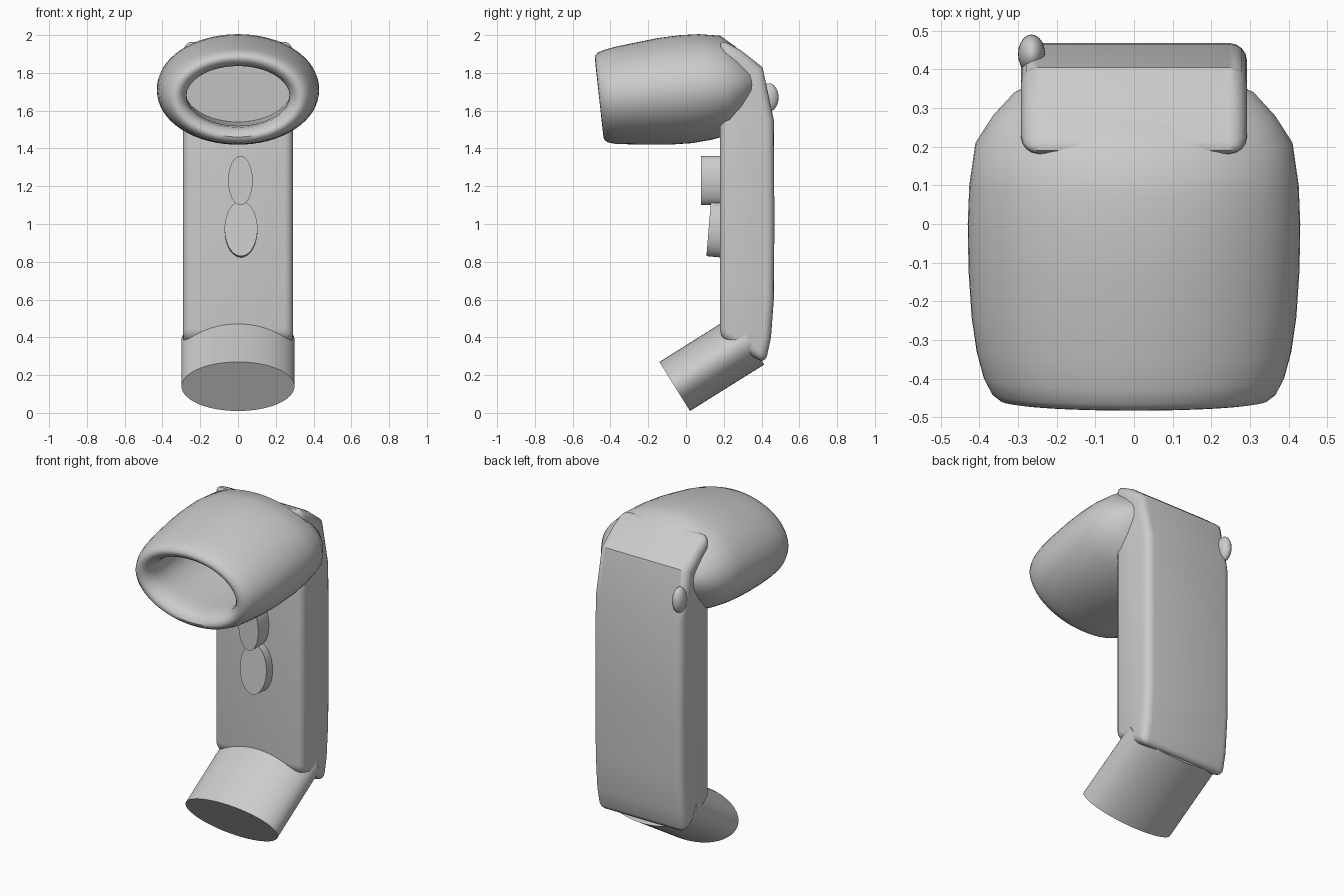
import bpy, bmesh, math
from mathutils import Vector

if "Cube" in bpy.data.objects:
    bpy.data.objects.remove(bpy.data.objects["Cube"])


def finish(name, bm, angle=40):
    bmesh.ops.recalc_face_normals(bm, faces=bm.faces)
    me = bpy.data.meshes.new(name)
    bm.to_mesh(me)
    bm.free()
    ob = bpy.data.objects.new(name, me)
    bpy.context.collection.objects.link(ob)
    bpy.ops.object.select_all(action='DESELECT')
    ob.select_set(True)
    bpy.context.view_layer.objects.active = ob
    bpy.ops.object.shade_smooth_by_angle(angle=math.radians(angle))
    return ob


def loft(name, rings, angle=40, n=64):
    """Skin ellipses: each ring is (centre, half width in x, second half-axis vector)."""
    bm = bmesh.new()
    loops = []
    for c, hw, v in rings:
        loops.append([bm.verts.new(Vector(c) + Vector((hw * math.cos(t), 0, 0)) + Vector(v) * math.sin(t))
                      for t in (2 * math.pi * i / n for i in range(n))])
    for a, b in zip(loops, loops[1:]):
        for i in range(n):
            j = (i + 1) % n
            bm.faces.new((a[i], a[j], b[j], b[i]))
    bm.faces.new(loops[0])
    bm.faces.new(loops[-1])
    return finish(name, bm, angle)


# Handle: side profile (y, z) extruded across x with rounded edges
profile = [(0.18, 0.40), (0.42, 0.26), (0.45, 0.40), (0.465, 0.60), (0.468, 1.0),
           (0.465, 1.55), (0.405, 1.83), (0.29, 1.92), (0.18, 1.98)]
bm = bmesh.new()
left = [bm.verts.new((-0.292, y, z)) for y, z in profile]
right = [bm.verts.new((0.292, y, z)) for y, z in profile]
bm.faces.new(left)
bm.faces.new(right)
for i in range(len(profile)):
    j = (i + 1) % len(profile)
    bm.faces.new((left[i], left[j], right[j], right[i]))
bmesh.ops.recalc_face_normals(bm, faces=bm.faces)
bmesh.ops.bevel(bm, geom=[e for e in bm.edges if e.calc_face_angle() > math.radians(50)],
                offset=0.045, segments=4, profile=0.5, affect='EDGES')
finish("handle", bm, 35)

# Earpiece: barrel-shaped cup; (depth, centre z, half width, half height)
cup = [(0.40, 1.75, 0.14, 0.05), (0.37, 1.75, 0.24, 0.09), (0.34, 1.75, 0.31, 0.13),
       (0.28, 1.742, 0.365, 0.20), (0.21, 1.735, 0.41, 0.262), (0.10, 1.725, 0.426, 0.28),
       (0.0, 1.714, 0.43, 0.286), (-0.12, 1.702, 0.428, 0.282), (-0.24, 1.69, 0.42, 0.27),
       (-0.33, 1.682, 0.407, 0.26), (-0.40, 1.674, 0.388, 0.25), (-0.44, 1.67, 0.367, 0.238),
       (-0.457, 1.668, 0.345, 0.222), (-0.46, 1.668, 0.327, 0.207), (-0.452, 1.668, 0.308, 0.192),
       (-0.43, 1.67, 0.288, 0.172), (-0.39, 1.674, 0.274, 0.162), (-0.33, 1.682, 0.272, 0.162),
       (-0.20, 1.69, 0.285, 0.172), (0.10, 1.715, 0.285, 0.175)]
loft("earpiece", [((0, d, z), hw, (0, -0.11 * hh, hh)) for d, z, hw, hh in cup])

# Small bump where the earpiece breaks through the back
bm = bmesh.new()
bmesh.ops.create_uvsphere(bm, u_segments=20, v_segments=12, radius=1)
for v in bm.verts:
    v.co = Vector((-0.265 + 0.035 * v.co.x, 0.44 + 0.05 * v.co.y, 1.67 + 0.075 * v.co.z))
finish("back_bump", bm)

# Mouthpiece: slanted elliptical cylinder
half = (0, -0.081, 0.13)
a, b = Vector((0, -0.06, 0.14)), Vector((0, 0.333, 0.386))
loft("mouthpiece", [(a, 0.299, half), (b, 0.299, half)], 50)

# Buttons: elliptical pegs; (name, x, z, half width, half height, front y, tilt)
for name, x, z, hw, hh, y, tilt in [("upper_button", 0.013, 1.23, 0.065, 0.13, 0.08, 0.0),
                                    ("lower_button", 0.016, 0.975, 0.087, 0.145, 0.12, 0.012)]:
    v = (0, tilt, hh)
    loft(name, [((x, y, z), hw, v), ((x, 0.22, z - 0.8 * tilt), hw, v)], 40, 40)
